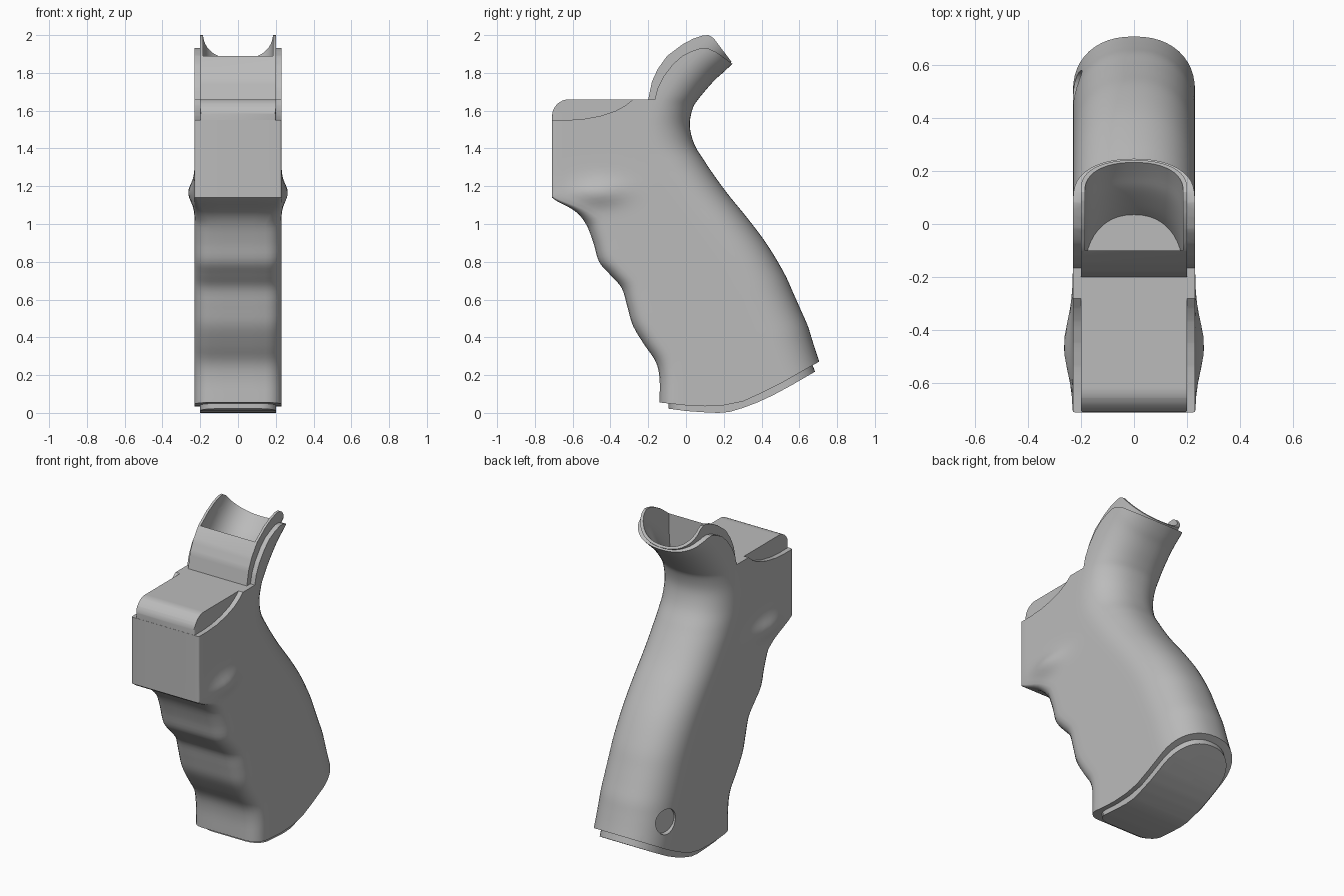
import bpy, bmesh, math

if "Cube" in bpy.data.objects:
    bpy.data.objects.remove(bpy.data.objects["Cube"])

grey = bpy.data.materials.new("plain grey")
grey.diffuse_color = (0.5, 0.5, 0.5, 1)
grey.use_nodes = True
grey.node_tree.nodes["Principled BSDF"].inputs["Base Color"].default_value = grey.diffuse_color

# Grip spine: front (y, z) and back (y, z) of each section, bottom to top
ROWS = [(-.14, -.15, .80, .02), (-.14, .05, .71, .26), (-.14, .18, .67, .38),
        (-.16, .27, .645, .46), (-.22, .36, .61, .54), (-.28, .46, .57, .63),
        (-.31, .56, .53, .72), (-.34, .66, .48, .81), (-.40, .73, .43, .89),
        (-.46, .80, .38, .96), (-.49, .90, .31, 1.05), (-.53, 1.0, .24, 1.135),
        (-.59, 1.07, .19, 1.20), (-.71, 1.14, .14, 1.27), (-.71, 1.20, .10, 1.33),
        (-.71, 1.35, .045, 1.42), (-.71, 1.50, .02, 1.52), (-.71, 1.66, .035, 1.61),
        (-.71, 1.80, .065, 1.66), (-.60, 2.05, .11, 1.715), (-.40, 2.2, .155, 1.765),
        (-.10, 2.3, .20, 1.805), (.10, 2.2, .29, 1.89)]


def spline(rows, sub):
    out = []
    for i in range(len(rows) - 1):
        p = [rows[max(0, min(len(rows) - 1, i + k))] for k in (-1, 0, 1, 2)]
        for s in range(sub):
            t = s / sub
            out.append([0.5 * (2 * b + (c - a) * t + (2 * a - 5 * b + 4 * c - d) * t * t
                               + (3 * b - a - 3 * c + d) * t ** 3) for a, b, c, d in zip(*p)])
    out.append(list(rows[-1]))
    return out


def half_ring(length, w, rf, rb):
    """(distance from front, x) from the front middle to the back middle"""
    pts = [(0, 0), (0, (w - rf) * .5)]
    for i in range(6):
        a = math.pi / 2 * i / 5
        pts.append((rf - rf * math.cos(a), w - rf + rf * math.sin(a)))
    for i in range(1, 12):
        pts.append((rf + (length - rb - rf) * i / 12, w))
    for i in range(13):
        a = math.pi / 2 * i / 12
        e = 2 / 2.25
        pts.append((length - rb + rb * math.sin(a) ** e, w * max(0, math.cos(a)) ** e))
    pts[-1] = (length, 0)
    return pts


def new_object(name, bm):
    bmesh.ops.recalc_face_normals(bm, faces=bm.faces)
    me = bpy.data.meshes.new(name)
    bm.to_mesh(me)
    bm.free()
    me.materials.append(grey)
    ob = bpy.data.objects.new(name, me)
    bpy.context.collection.objects.link(ob)
    return ob


def loft(name, w, front=0.0, back=0.0):
    bm = bmesh.new()
    rings = []
    for fy, fz, by, bz in spline(ROWS, 4):
        fy = max(fy, -.71)
        length = math.hypot(by - fy, bz - fz)
        dy, dz = (by - fy) / length, (bz - fz) / length
        k = min(1, max(0, (fz - 1.0) / .14))
        rb = .24 if bz < 1.4 else max(.18, .24 - (bz - 1.4) * .15)
        half = half_ring(length - front - back, w, .085 + (.012 - .085) * k, rb)
        ring = half + [(s, -x) for s, x in half[-2:0:-1]]
        verts = []
        for s, x in ring:
            y, z = fy + dy * (s + front), fz + dz * (s + front)
            # side swelling above the finger grooves
            bulge = .034 * math.exp(-((y + .46) / .13) ** 2 - ((z - 1.165) / .065) ** 2)
            verts.append(bm.verts.new((x * (1 + bulge / .23), y, z)))
        rings.append(verts)
    n = len(rings[0])
    for a, b in zip(rings, rings[1:]):
        for i in range(n):
            bm.faces.new((a[i], a[(i + 1) % n], b[(i + 1) % n], b[i]))
    bm.faces.new(rings[0])
    bm.faces.new(rings[-1])
    return new_object(name, bm)


def prism(name, pts):
    bm = bmesh.new()
    f = bm.faces.new([bm.verts.new((-.5, y, z)) for y, z in pts])
    r = bmesh.ops.extrude_face_region(bm, geom=[f])
    bmesh.ops.translate(bm, vec=(1, 0, 0),
                        verts=[v for v in r["geom"] if isinstance(v, bmesh.types.BMVert)])
    return new_object(name, bm)


def boolean(ob, cutter, op, keep=False):
    m = ob.modifiers.new("cut", 'BOOLEAN')
    m.operation, m.object, m.solver = op, cutter, 'EXACT'
    bpy.context.view_layer.update()
    dg = bpy.context.evaluated_depsgraph_get()
    me = bpy.data.meshes.new_from_object(ob.evaluated_get(dg))
    ob.modifiers.clear()
    ob.data = me
    if not keep:
        bpy.data.objects.remove(cutter)


# Outer grip shell, trimmed to its side silhouette
grip = loft("grip_shell", .23)
boolean(grip, prism("trim", [
    (-.8, .055), (-.14, .055), (0, .04), (.1, .035), (.2, .04), (.3, .06), (.4, .105),
    (.5, .155), (.6, .212), (.72, .28), (1, .45), (1, 1.6), (.4, 1.72), (.25, 1.845),
    (.16, 1.91), (.12, 1.928), (.08, 1.932), (.03, 1.915), (-.02, 1.89), (-.07, 1.845),
    (-.12, 1.78), (-.15, 1.72), (-.165, 1.66), (-.28, 1.66), (-.32, 1.628), (-.37, 1.6),
    (-.45, 1.573), (-.54, 1.556), (-.63, 1.55), (-.8, 1.55)]), 'INTERSECT')

# Narrower inner core: top block and upper tail
core = loft("inner_core", .2, back=.012)
arc = [(-.62 - .089 * math.sin(a), 1.571 + .089 * math.cos(a))
       for a in [math.pi / 2 * i / 8 for i in range(9)]]
boolean(core, prism("trim", [
    (-.709, 1.4), (1, 1.4), (1, 1.6), (.4, 1.66), (.24, 1.86), (.145, 1.985), (.12, 2.0),
    (.09, 1.998), (.04, 1.982), (-.02, 1.95), (-.1, 1.89), (-.15, 1.82), (-.18, 1.755),
    (-.2, 1.66)] + arc), 'INTERSECT')

# Pocket hollowed into the tail
pocket = loft("pocket", .185, back=.027)
boolean(pocket, prism("trim", [(-.1, 1.66), (.4, 1.66), (.7, 2.4), (-.1, 2.4)]), 'INTERSECT')
boolean(grip, pocket, 'DIFFERENCE', keep=True)
boolean(core, pocket, 'DIFFERENCE')

# Round shallow recess on the left side
bm = bmesh.new()
bmesh.ops.create_cone(bm, cap_ends=True, segments=40, radius1=.075, radius2=.075, depth=.1)
hole = new_object("recess", bm)
hole.rotation_euler = (0, math.pi / 2, -.27)
hole.location = (-.197 - .05 * math.cos(.27), .50 + .05 * math.sin(.27), .33)
boolean(grip, hole, 'DIFFERENCE')

# Inset bottom cap
cap = loft("bottom_cap", .2, front=.05, back=.04)
boolean(cap, prism("trim", [
    (-.8, .024), (-.09, .022), (0, .01), (.1, .003), (.17, 0), (.23, .005), (.3, .026),
    (.38, .056), (.46, .093), (.56, .147), (.66, .205), (1, .4), (1, .6), (-.8, .3)]), 'INTERSECT')

# Smooth shading with sharp edges kept
for ob in (grip, core, cap):
    bpy.ops.object.select_all(action='DESELECT')
    ob.select_set(True)
    bpy.context.view_layer.objects.active = ob
    bpy.ops.object.shade_smooth_by_angle(angle=math.radians(32))
